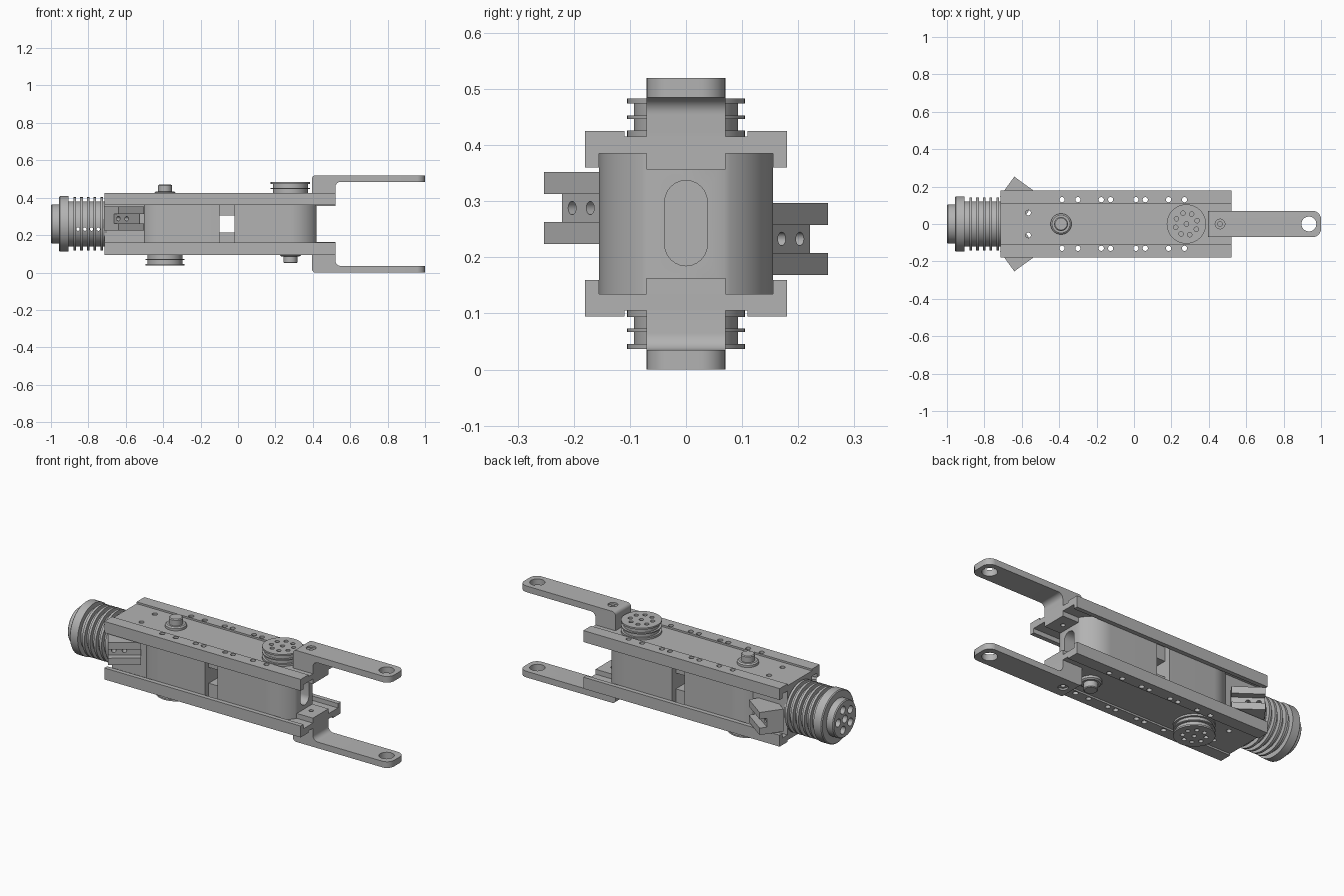
import bpy, bmesh
from math import pi, cos, sin, radians, asin
from mathutils import Matrix, Vector

if "Cube" in bpy.data.objects:
    bpy.data.objects.remove(bpy.data.objects["Cube"])

MID = 0.26          # height of the long axis
FRONT, REAR = 0.28, -0.39   # joint axes
R = 0.155           # body end radius

grey = bpy.data.materials.new("machined_grey")
grey.use_nodes = True
grey.diffuse_color = (0.45, 0.45, 0.45, 1)
grey.node_tree.nodes["Principled BSDF"].inputs["Base Color"].default_value = (0.45, 0.45, 0.45, 1)


def place(axis, a, b, t):
    return {"x": (t, a, b), "y": (a, t, b), "z": (a, b, t)}[axis]


def finish(name, bm):
    bmesh.ops.recalc_face_normals(bm, faces=bm.faces)
    mesh = bpy.data.meshes.new(name)
    bm.to_mesh(mesh)
    bm.free()
    mesh.materials.append(grey)
    ob = bpy.data.objects.new(name, mesh)
    bpy.context.collection.objects.link(ob)
    return ob


def prism(name, pts, axis, lo, hi):
    """Extrude a closed outline along an axis."""
    bm = bmesh.new()
    rings = [[bm.verts.new(place(axis, a, b, t)) for a, b in pts] for t in (lo, hi)]
    bm.faces.new(rings[0])
    bm.faces.new(rings[1])
    for i in range(len(pts)):
        j = (i + 1) % len(pts)
        bm.faces.new((rings[0][i], rings[0][j], rings[1][j], rings[1][i]))
    return finish(name, bm)


def box(name, x, y, z):
    return prism(name, [(x[0], y[0]), (x[1], y[0]), (x[1], y[1]), (x[0], y[1])], "z", *z)


def arc(cx, cy, r, a0, a1, n=8):
    return [(cx + r * cos(radians(a0 + (a1 - a0) * i / n)),
             cy + r * sin(radians(a0 + (a1 - a0) * i / n))) for i in range(n + 1)]


def lathe(name, steps, axis, a, b, n=48):
    """Turn a list of (position, radius) around an axis."""
    bm = bmesh.new()
    rings = [[bm.verts.new(place(axis, a + r * cos(2 * pi * i / n), b + r * sin(2 * pi * i / n), t))
              for i in range(n)] for t, r in steps]
    bm.faces.new(rings[0])
    bm.faces.new(rings[-1])
    for p, q in zip(rings, rings[1:]):
        for i in range(n):
            j = (i + 1) % n
            bm.faces.new((p[i], p[j], q[j], q[i]))
    return finish(name, bm)


def drill(axis, spots, r, lo, hi):
    return [lathe("drill", [(lo, r), (hi, r)], axis, a, b, 20) for a, b in spots]


def cut(ob, cutters):
    """Subtract the cutters, then discard them."""
    group = bpy.data.collections.new("cutters")
    for c in cutters:
        c.hide_render = True
        group.objects.link(c)
    mod = ob.modifiers.new("cut", "BOOLEAN")
    mod.operation, mod.solver, mod.operand_type = "DIFFERENCE", "EXACT", "COLLECTION"
    mod.collection = group
    bpy.context.view_layer.objects.active = ob
    bpy.ops.object.modifier_apply(modifier=mod.name)
    for c in cutters:
        bpy.data.objects.remove(c)
    bpy.data.collections.remove(group)
    return ob


def bolts():
    xs = (-0.385, -0.3, -0.175, -0.125, 0.01, 0.06, 0.185, 0.27)
    spots = [(x, s * 0.13) for x in xs for s in (-1, 1)]
    spots += [(-0.565, s * 0.06) for s in (-1, 1)]
    return drill("z", spots, 0.014, -0.1, 0.7)


parts = []

# Body: two round-ended housings with an open window between them
front = [(-0.02, -R)] + arc(FRONT, 0, R, -90, -26, 14) + arc(FRONT, 0, R, 26, 90, 14) + [(-0.02, R)]
body = prism("front_housing", front, "z", 0.135, 0.385)
slot = arc(0, 0.299, 0.038, 0, 180, 12) + arc(0, 0.223, 0.038, 180, 360, 12)
parts.append(cut(body, bolts() + [prism("slot_cutter", slot, "x", 0.0, 0.6)]))
rear = [(-0.1, R)] + arc(REAR, 0, R, 90, 270, 36) + [(-0.1, -R)]
parts.append(cut(prism("rear_housing", rear, "z", 0.135, 0.385), bolts()))
parts.append(cut(box("rear_block", (-0.715, -0.5), (-0.11, 0.11), (0.135, 0.385)), bolts()))

for side, s in (("upper", 1), ("lower", -1)):
    def z(h):
        return MID + s * h

    # Web across the window
    parts.append(box(side + "_web", (-0.11, -0.01), (-0.12, 0.12), sorted((z(0.045), z(0.125)))))

    # Channel plate with raised rails and inner lips
    half = [(0.11, z(0.155)), (0.11, z(0.165)), (0.18, z(0.165)),
            (0.18, z(0.1)), (R, z(0.1)), (R, z(0.125))]
    outline = half + [(-y, h) for y, h in reversed(half)]
    parts.append(cut(prism(side + "_plate", outline, "x", -0.715, 0.52), bolts()))

    # Fork arm: filleted side profile, rounded tip, two holes
    prof = [(0.395, 0.097), (0.52, 0.097)] + arc(0.55, 0.195, 0.03, 180, 90)
    prof += [(1, 0.225), (1, 0.26)] + arc(0.415, 0.24, 0.02, 90, 180)
    arm = prism(side + "_fork_arm", [(x, z(h)) for x, h in prof], "y", -0.07, 0.07)
    holes = drill("z", [(0.935, 0)], 0.04, z(0.1) - 0.3, z(0.1) + 0.3)
    holes += drill("z", [(0.46, 0)], 0.026, *sorted((z(0.25), z(0.3))))
    holes += drill("z", [(0.46, 0)], 0.012, *sorted((z(0.05), z(0.28))))
    for t in (1, -1):
        corner = [(1.02, t * 0.09), (1.02, t * 0.025)]
        corner += [(x, t * y) for x, y in arc(0.955, 0.025, 0.0452, 0, 90)] + [(0.955, t * 0.09)]
        holes.append(prism("corner_cutter", corner, "z", z(0) - 0.4, z(0) + 0.4))
    parts.append(cut(arm, holes))

    # Grooved pulley and, at the other joint, the pin
    px, qx = (FRONT, REAR) if s > 0 else (REAR, FRONT)
    steps = [(0.15, 0.105), (0.166, 0.105), (0.166, 0.093), (0.187, 0.093), (0.187, 0.105),
             (0.193, 0.105), (0.193, 0.093), (0.214, 0.093), (0.214, 0.105), (0.223, 0.105)]
    pulley = lathe(side + "_pulley", [(z(h), r) for h, r in steps], "z", px, 0)
    ring = [(px + 0.06 * cos(k * pi / 4 + 0.3), 0.06 * sin(k * pi / 4 + 0.3)) for k in range(8)]
    parts.append(cut(pulley, drill("z", ring + [(px, 0)], 0.012, *sorted((z(0.17), z(0.3))))))
    steps = [(0.15, 0.056), (0.168, 0.056), (0.174, 0.048), (0.174, 0.037), (0.206, 0.037), (0.21, 0.032)]
    parts.append(lathe(side + "_pin", [(z(h), r) for h, r in steps], "z", qx, 0))

# Ribbed round connector at the rear
steps = [(-1, 0.1), (-0.995, 0.105), (-0.957, 0.105), (-0.957, 0.143), (-0.952, 0.148),
         (-0.905, 0.148), (-0.905, 0.12)]
for k in range(5):
    x = -0.88 + 0.036 * k
    steps += [(x, 0.12), (x, 0.143), (x + 0.014, 0.143), (x + 0.014, 0.12)]
steps.append((-0.7, 0.12))
connector = lathe("ribbed_connector", steps, "x", 0, MID, 64)
ring = [(0.06 * cos(2 * pi * k / 5), MID + 0.06 * sin(2 * pi * k / 5)) for k in range(5)]
holes = drill("x", ring + [(0, MID)], 0.022, -1.1, -0.93)
for k in range(4):
    holes += drill("y", [(-0.855 + 0.036 * k, 0.232)], 0.009, -0.3, 0.3)
parts.append(cut(connector, holes))

# Angled side clamps, recessed and drilled, staggered in height
along, inward = Vector((0.81, 0.587)), Vector((-0.587, 0.81))
for side, t, zc in (("right", 1, 0.288), ("left", -1, 0.233)):
    def spot(u, v):
        p = Vector((-0.64, -0.253)) + along * u + inward * v
        return p.x, p.y * t

    def slab(name, u0, u1, v0, v1, z0, z1):
        return prism(name, [spot(u0, v0), spot(u1, v0), spot(u1, v1), spot(u0, v1)], "z", z0, z1)

    clamp = slab(side + "_clamp", 0, 0.17, 0, 0.13, zc - 0.064, zc + 0.064)
    tools = [slab("recess_cutter", -0.1, 0.3, -0.1, 0.04, zc - 0.025, zc + 0.025)]
    for u in (0.03, 0.085):
        a, b = Vector((*spot(u, -0.1), zc)), Vector((*spot(u, 0.1), zc))
        tool = lathe("drill", [(0, 0.012), ((b - a).length, 0.012)], "z", 0, 0, 20)
        tool.data.transform(Matrix.Translation(a) @ (b - a).to_track_quat("Z", "Y").to_matrix().to_4x4())
        tools.append(tool)
    parts.append(cut(clamp, tools))

# Smooth the round surfaces and keep machined edges crisp
bpy.ops.object.select_all(action="DESELECT")
for ob in parts:
    ob.select_set(True)
bpy.context.view_layer.objects.active = parts[0]
bpy.ops.object.shade_smooth_by_angle(angle=radians(30))
